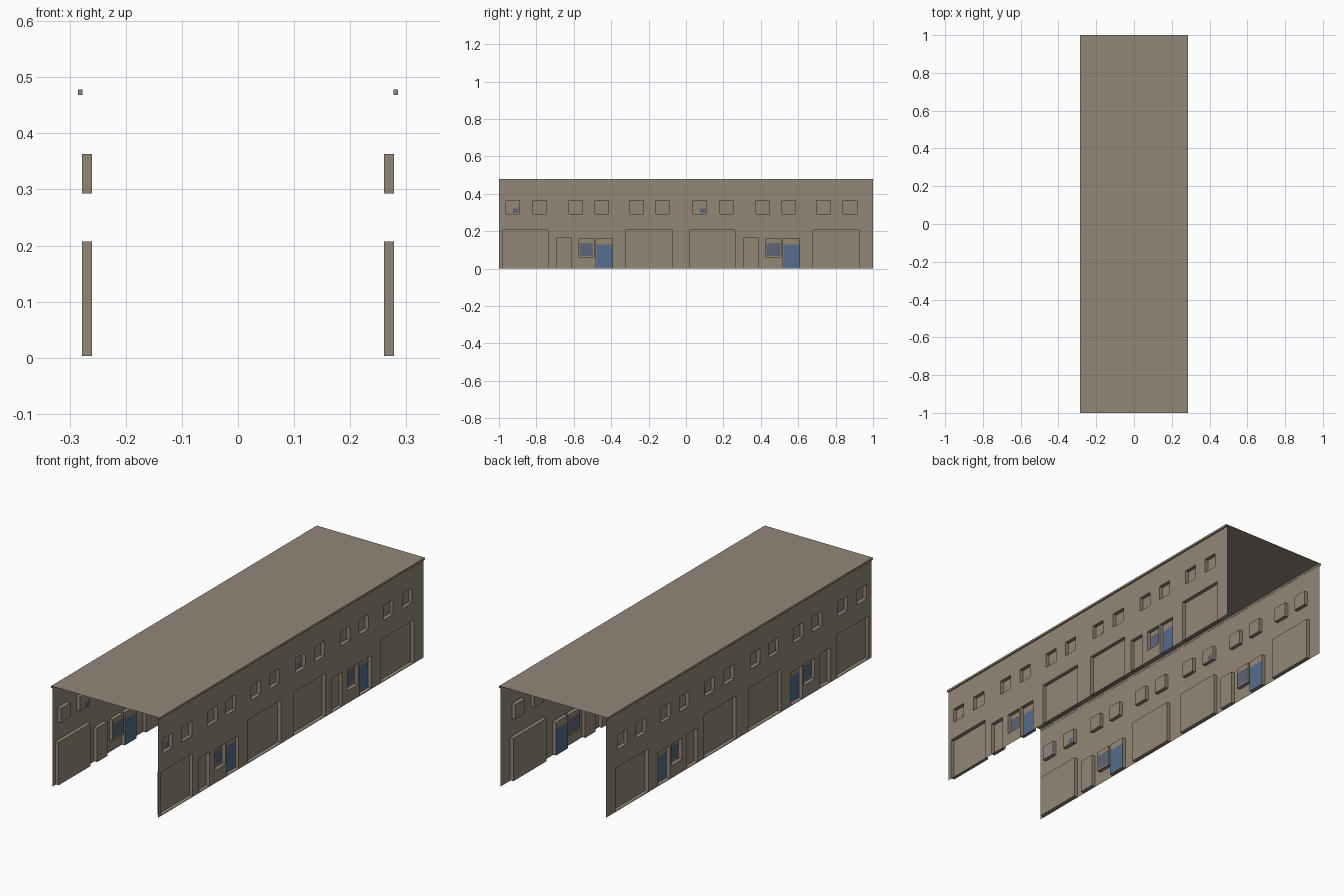
import bpy, bmesh

if "Cube" in bpy.data.objects:
    bpy.data.objects.remove(bpy.data.objects["Cube"])

WALL_X, PANEL_X, EAVE_X = 0.278, 0.26, 0.285
WALL_TOP, TOP = 0.468, 0.478


def material(name, rgb):
    m = bpy.data.materials.new(name)
    m.diffuse_color = (*rgb, 1)
    m.use_nodes = True
    m.node_tree.nodes["Principled BSDF"].inputs["Base Color"].default_value = m.diffuse_color
    return m


MATS = [material("taupe plaster", (0.29, 0.24, 0.185)),
        material("slate glass", (0.11, 0.13, 0.18)),
        material("blue door", (0.09, 0.155, 0.28))]

# Openings of one 1-unit bay: (y0, y1, z0, z1)
SHUTTERS = [(-0.979, -0.738, 0.003, 0.207), (-0.32, -0.072, 0.003, 0.207)]
SIDE_DOOR = (-0.69, -0.612, 0.003, 0.165)
SHOP_WINDOW = (-0.572, -0.492, 0.06, 0.16)
BLUE_DOOR = (-0.481, -0.392, 0.003, 0.16)
UPPER = [(y, y + 0.073, 0.293, 0.363)
         for y in (-0.963, -0.818, -0.626, -0.487, -0.301, -0.16)]


def in_rect(y, z, r):
    return r[0] < y < r[1] and r[2] < z < r[3]


def shift(r, d):
    return (r[0] + d, r[1] + d, r[2], r[3])


def finish(bm, name):
    bmesh.ops.remove_doubles(bm, verts=bm.verts, dist=1e-5)
    me = bpy.data.meshes.new(name)
    bm.to_mesh(me)
    bm.free()
    for m in MATS:
        me.materials.append(m)
    ob = bpy.data.objects.new(name, me)
    bpy.context.collection.objects.link(ob)
    return ob


def quad(bm, pts, side, mat=0):
    """Add a face given for the right-hand side; the left side is mirrored."""
    pts = [(x * side, y, z) for x, y, z in pts]
    f = bm.faces.new([bm.verts.new(p) for p in (pts if side > 0 else pts[::-1])])
    f.material_index = mat


def grid(bm, x, ys, zs, side, rule):
    """Upright sheet of cells; rule gives the colour index or None for a hole."""
    ys, zs = sorted(set(ys)), sorted(set(zs))
    for a, b in zip(ys, ys[1:]):
        for c, d in zip(zs, zs[1:]):
            mat = rule((a + b) / 2, (c + d) / 2)
            if mat is not None:
                quad(bm, [(x, a, c), (x, b, c), (x, b, d), (x, a, d)], side, mat)


for side, label in ((1, "right"), (-1, "left")):
    # small glass patch sits in a different upper window on each side
    w = UPPER[0] if side > 0 else UPPER[1]
    patch = (w[0] + 0.037, w[1] - 0.006, 0.297, 0.321)
    pane = (-0.57, -0.496, 0.068, 0.138)
    leaf = (-0.479, -0.394, 0.005, 0.128)
    base = SHUTTERS + [SIDE_DOOR, SHOP_WINDOW, BLUE_DOOR] + UPPER
    openings = [shift(r, d) for d in (0, 1) for r in base]
    paints = [(shift(r, d), m) for d in (0, 1)
              for r, m in ((patch, 1), (pane, 1), (leaf, 2))]

    # wall sheet with holes
    bm = bmesh.new()
    grid(bm, WALL_X,
         [-1, 1] + [v for r in openings for v in r[:2]],
         [0, WALL_TOP] + [v for r in openings for v in r[2:]], side,
         lambda y, z: None if any(in_rect(y, z, r) for r in openings) else 0)
    finish(bm, label + "_wall")

    # recessed panels with their reveals
    bm = bmesh.new()
    for r in openings:
        y0, y1, z0, z1 = r
        mine = [(p, m) for p, m in paints if y0 < p[0] < y1 and z0 < p[2] < z1]
        grid(bm, PANEL_X,
             [y0, y1] + [v for p, _ in mine for v in p[:2]],
             [z0, z1] + [v for p, _ in mine for v in p[2:]], side,
             lambda y, z: next((m for p, m in mine if in_rect(y, z, p)), 0))
        ring = [(y0, z0), (y1, z0), (y1, z1), (y0, z1)]
        for (ya, za), (yb, zb) in zip(ring, ring[1:] + ring[:1]):
            quad(bm, [(WALL_X, ya, za), (WALL_X, yb, zb),
                      (PANEL_X, yb, zb), (PANEL_X, ya, za)], side)
    finish(bm, label + "_doors_and_windows")

    # eaves moulding
    bm = bmesh.new()
    bmesh.ops.create_cube(bm, size=1)
    for v in bm.verts:
        v.co.x = side * (EAVE_X if v.co.x > 0 else WALL_X - 0.001)
        v.co.y *= 2
        v.co.z = TOP if v.co.z > 0 else WALL_TOP
    bmesh.ops.recalc_face_normals(bm, faces=bm.faces)
    top = [f for f in bm.faces if f.normal.z > 0.9]   # the roof covers this
    bmesh.ops.delete(bm, geom=top, context='FACES_ONLY')
    finish(bm, label + "_eaves")

# flat roof sheet
bm = bmesh.new()
quad(bm, [(-EAVE_X, -1, TOP), (EAVE_X, -1, TOP), (EAVE_X, 1, TOP), (-EAVE_X, 1, TOP)], 1)
finish(bm, "roof")
